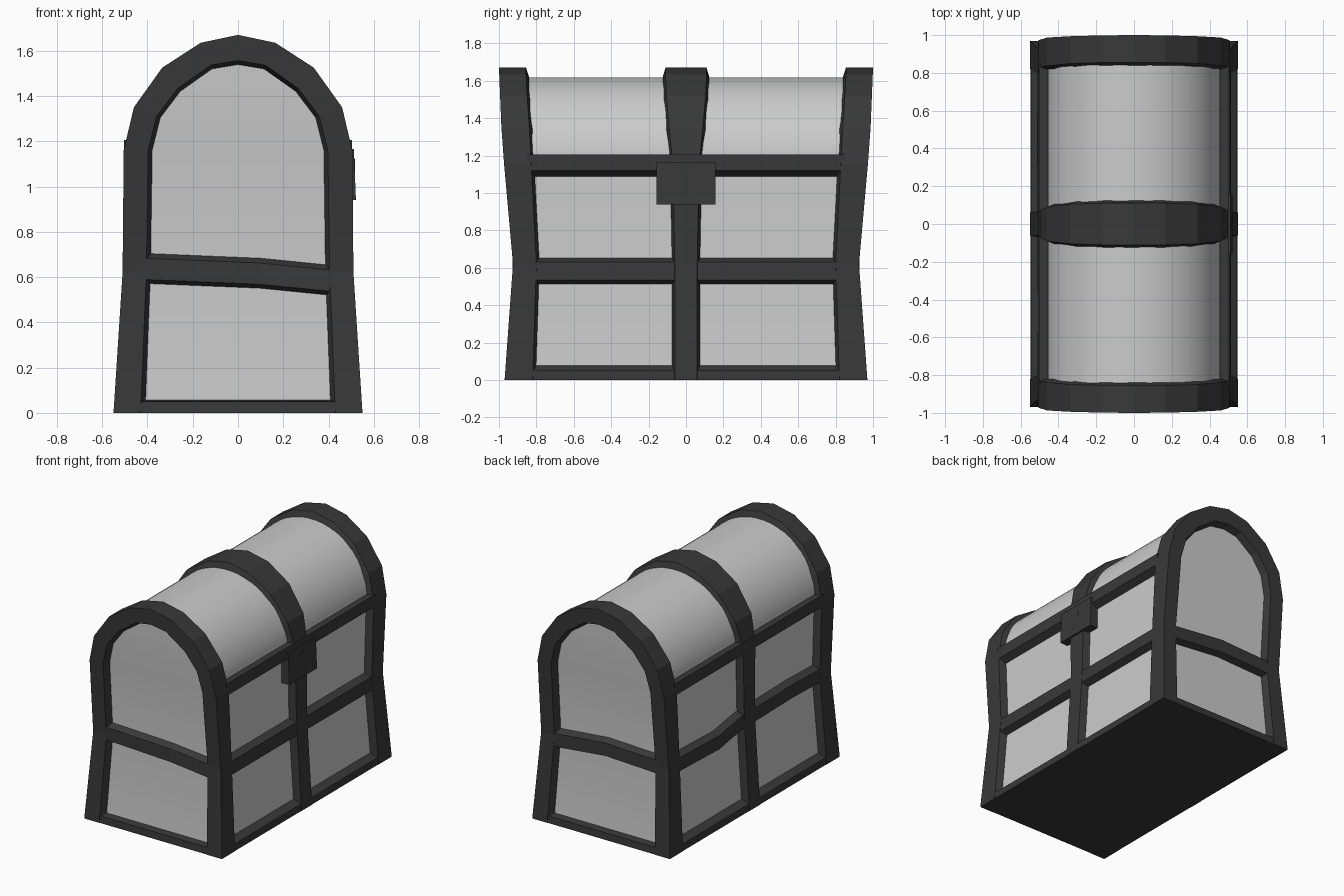
import bpy, bmesh, math

if "Cube" in bpy.data.objects:
    bpy.data.objects.remove(bpy.data.objects["Cube"])

dark = bpy.data.materials.new("dark_frame")
dark.diffuse_color = (0.04, 0.04, 0.04, 1)
dark.use_nodes = True
dark.node_tree.nodes["Principled BSDF"].inputs["Base Color"].default_value = dark.diffuse_color


def interp(table, z):
    for (z0, v0), (z1, v1) in zip(table, table[1:]):
        if z <= z1:
            return v0 + (v1 - v0) * (z - z0) / (z1 - z0)
    return table[-1][1]


def X(z):  # outer half width at height z
    return interp([(0, .55), (.62, .51), (1.16, .505), (2, .505)], z)


def Y(z):  # outer half length at height z
    return interp([(0, .97), (.62, .925), (1.16, .973), (1.35, .987), (1.67, 1.0)], z)


def loft(name, sections, mat=dark):
    bm = bmesh.new()
    rings = [[bm.verts.new(p) for p in s] for s in sections]
    n = len(rings[0])
    for a, b in zip(rings, rings[1:]):
        for i in range(n):
            j = (i + 1) % n
            bm.faces.new((a[i], a[j], b[j], b[i]))
    bm.faces.new(rings[0])
    bm.faces.new(rings[-1])
    bmesh.ops.recalc_face_normals(bm, faces=bm.faces)
    me = bpy.data.meshes.new(name)
    bm.to_mesh(me)
    bm.free()
    if mat:
        me.materials.append(mat)
    ob = bpy.data.objects.new(name, me)
    bpy.context.collection.objects.link(ob)
    return ob


# Panel body with smooth rounded lid, stacked rectangles
levels = [(.50, 0.005), (.46, .62), (.456, 1.16)]
step = math.pi / 25
for k in range(1, 13):
    levels.append((.46 * math.cos(k * step), 1.16 + .46 * math.sin(k * step)))
body = loft("panel_body", [[(x, Y(z) - .05, z), (-x, Y(z) - .05, z),
                            (-x, .05 - Y(z), z), (x, .05 - Y(z), z)] for x, z in levels], None)
bpy.context.view_layer.objects.active = body
body.select_set(True)
bpy.ops.object.shade_smooth_by_angle(angle=math.radians(30))

# Bottom board
loft("bottom_board", [[(.545, .965, z), (-.545, .965, z), (-.545, -.965, z), (.545, -.965, z)]
                      for z in (0, .02)])

# Arch profiles, one half each: outer edge, lid surface, end opening
outer = [(.55, 0), (.51, .62), (.505, 1.16), (.46, 1.35), (.335, 1.525), (.165, 1.635), (0, 1.67)]
inner = [(.495, 0), (.455, .62), (.45, 1.16), (.42, 1.34), (.3, 1.5), (.15, 1.59), (0, 1.615)]
opening = [(.43, 0), (.405, .62), (.397, 1.16), (.36, 1.31), (.267, 1.433), (.12, 1.537), (0, 1.557)]
hoop_in = [.82, .80, .828, .838, .85, .855, .855]
strap_w = [.06, .06, .07, .09, .105, .11, .11]


def both_sides(make):
    return [make(i, 1) for i in range(7)] + [make(i, -1) for i in range(5, -1, -1)]


# End hoops
def hoop_section(i, m, s):
    (ox, oz), (cx, cz), (fx, fz) = outer[i], inner[i], opening[i]
    ex, ez = fx * .95, fz if fz <= 1.16 else 1.16 + (fz - 1.16) * .95
    return [(m * cx, s * (hoop_in[i] - .018), cz), (m * ox, s * hoop_in[i], oz),
            (m * ox, s * Y(oz), oz), (m * fx, s * Y(fz), fz),
            (m * ex, s * (Y(ez) - .055), ez)]


for s, label in ((-1, "front"), (1, "back")):
    loft(label + "_hoop", both_sides(lambda i, m: hoop_section(i, m, s)))


# Middle strap over the lid and down both sides
def strap_section(i, m):
    (ox, oz), (cx, cz), w = outer[i], inner[i], strap_w[i]
    return [(m * ox, w, oz), (m * ox, -w, oz), (m * cx, -w - .016, cz), (m * cx, w + .016, cz)]


loft("middle_strap", both_sides(strap_section))


# Horizontal rails with bevelled edges, on a long side or an end
def rail(name, s, path, up, down, bevel_up, bevel_down, end=False):
    D = Y if end else X
    sections = []
    for t, z in path:
        pts = [(D(z + up) - .002, z + up), (D(z - down) - .002, z - down),
               (D(z - down) - .056, z - down - bevel_down), (D(z + up) - .056, z + up + bevel_up)]
        sections.append([(t, s * d, h) if end else (s * d, t, h) for d, h in pts])
    loft(name, sections)


back_path = [(-.85, .635), (-.5, .645), (.1, .635), (.35, .595), (.85, .61)]
for s, label in ((1, "right"), (-1, "left")):
    rail(label + "_top_rail", s, [(-.85, 1.16), (.85, 1.16)], .045, .04, 0, .035)
    rail(label + "_bottom_rail", s, [(-.85, .02), (.85, .02)], .03, .02, .03, 0)
    rail(label + "_middle_rail", s, [(-.85, .583), (.85, .583)] if s > 0 else back_path,
         .047, .047, .025, .027)
for s, label, path in ((-1, "front", [(-.45, .638), (.1, .615), (.45, .58)]),
                       (1, "back", [(-.45, .612), (0, .63), (.45, .585)])):
    rail(label + "_middle_rail", s, path, .047, .047, .025, .02, True)
    rail(label + "_bottom_rail", s, [(-.47, .02), (.47, .02)], .03, .02, .008, 0, True)

# Lock plate with keyhole
plate = loft("lock_plate", [[(.44, y, .94), (.521, y, .94), (.512, y, 1.165), (.44, y, 1.165)]
                            for y in (-.158, .158)])
hole = [(.025, .99), (.012, 1.072)]
hole += [(.027 * math.cos(math.radians(a)), 1.095 + .027 * math.sin(math.radians(a)))
         for a in range(-30, 211, 40)]
hole += [(-.012, 1.072), (-.025, .99)]
cutter = loft("keyhole_cutter", [[(x, y, z) for y, z in hole] for x in (.49, .56)])
cutter.hide_render = True
cutter.hide_viewport = True
cut = plate.modifiers.new("keyhole", "BOOLEAN")
cut.operation = "DIFFERENCE"
cut.object = cutter
cut.solver = "EXACT"
# Dark backing keeps the overlapped strap and rail out of the hole
rim = loft("keyhole_rim", [[(x, y, z) for y, z in hole] for x in (.48, .517)])
